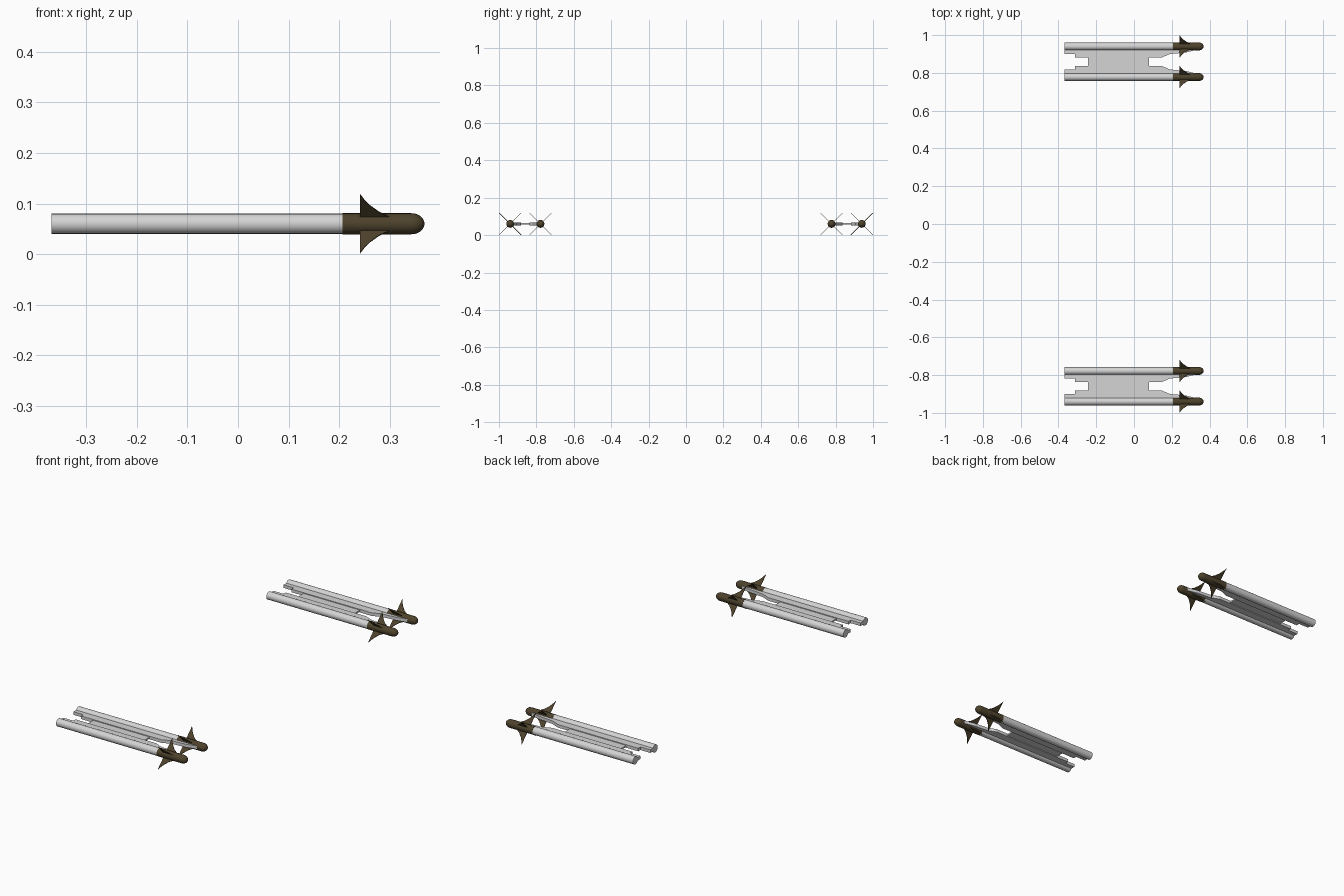
import bpy, bmesh, math
from mathutils import Matrix, Vector

if "Cube" in bpy.data.objects:
    bpy.data.objects.remove(bpy.data.objects["Cube"])

def material(name, c):
    m = bpy.data.materials.new(name)
    m.diffuse_color = (*c, 1)
    m.use_nodes = True
    m.node_tree.nodes["Principled BSDF"].inputs["Base Color"].default_value = m.diffuse_color
    return m

GREY = material("light_grey", (0.66, 0.66, 0.66))
BROWN = material("dark_olive_brown", (0.075, 0.055, 0.025))
Z = 0.06  # height of the missile axes

def finish(bm, name, mat, loc, smooth=False):
    bmesh.ops.recalc_face_normals(bm, faces=bm.faces)
    me = bpy.data.meshes.new(name)
    bm.to_mesh(me)
    bm.free()
    me.materials.append(mat)
    ob = bpy.data.objects.new(name, me)
    ob.location = loc
    bpy.context.collection.objects.link(ob)
    if smooth:
        bpy.ops.object.select_all(action='DESELECT')
        ob.select_set(True)
        bpy.context.view_layer.objects.active = ob
        bpy.ops.object.shade_smooth_by_angle(angle=math.radians(35))
    return ob

def lathe(name, profile, mat, loc, n=20):
    """Turn an (x, radius) profile about the x axis."""
    bm = bmesh.new()
    vs = [bm.verts.new((x, 0, r)) for x, r in profile]
    es = [bm.edges.new(p) for p in zip(vs, vs[1:])]
    bmesh.ops.spin(bm, geom=vs + es, cent=(0, 0, 0), axis=(1, 0, 0),
                   angle=2 * math.pi, steps=n)
    bmesh.ops.remove_doubles(bm, verts=bm.verts, dist=1e-5)
    return finish(bm, name, mat, loc, True)

def prism(bm, pts, half):
    """Closed slab from an xy outline, centred on z = 0."""
    lo = [bm.verts.new((x, y, -half)) for x, y in pts]
    hi = [bm.verts.new((x, y, half)) for x, y in pts]
    bm.faces.new(lo)
    bm.faces.new(hi)
    for i in range(len(pts)):
        j = (i + 1) % len(pts)
        bm.faces.new((lo[i], lo[j], hi[j], hi[i]))
    return lo + hi

# outlines
nose_profile = [(0.207, 0), (0.207, 0.0208), (0.343, 0.0208)]
nose_profile += [(0.343 + 0.026 * math.sin(a), 0.0208 * math.cos(a) if k < 6 else 0)
                 for k in range(1, 7) for a in [k * math.pi / 12]]
fin_outline = [(0.241, 0.012), (0.315, 0.012), (0.298, 0.021), (0.28, 0.032),
               (0.262, 0.050), (0.251, 0.065), (0.241, 0.083)]
rail_outline = [(-0.369, 0.01), (-0.369, 0.04), (-0.312, 0.04), (-0.312, 0.058),
                (0.148, 0.058), (0.19, 0.04), (0.27, 0.033), (0.325, 0.02), (0.325, 0.01)]

for side, s in (("left", 1), ("right", -1)):
    for place, y, inward in (("outer", 0.94, -s), ("inner", 0.778, s)):
        tag = f"{side}_{place}"
        loc = (0, s * y, Z)
        # tube and nose
        lathe(tag + "_missile_body",
              [(-0.369, 0), (-0.369, 0.02), (0.208, 0.02), (0.208, 0)], GREY, loc)
        lathe(tag + "_missile_nose", nose_profile, BROWN, loc)
        # four fins in an X
        bm = bmesh.new()
        for k in range(4):
            vs = prism(bm, fin_outline, 0.0012)
            bmesh.ops.rotate(bm, verts=vs, cent=(0, 0, 0),
                             matrix=Matrix.Rotation(math.radians(45 + 90 * k), 3, 'X'))
        finish(bm, tag + "_missile_fins", BROWN, loc)
        # stepped launch rail on the side facing the partner missile
        bm = bmesh.new()
        prism(bm, [(x, inward * r) for x, r in rail_outline], 0.008)
        finish(bm, tag + "_rail", GREY, loc)
    # thin web joining the two rails
    bm = bmesh.new()
    prism(bm, [(-0.243, -0.03), (0.08, -0.03), (0.08, 0.03), (-0.243, 0.03)], 0.004)
    finish(bm, side + "_web_plate", GREY, (0, s * 0.859, Z))
